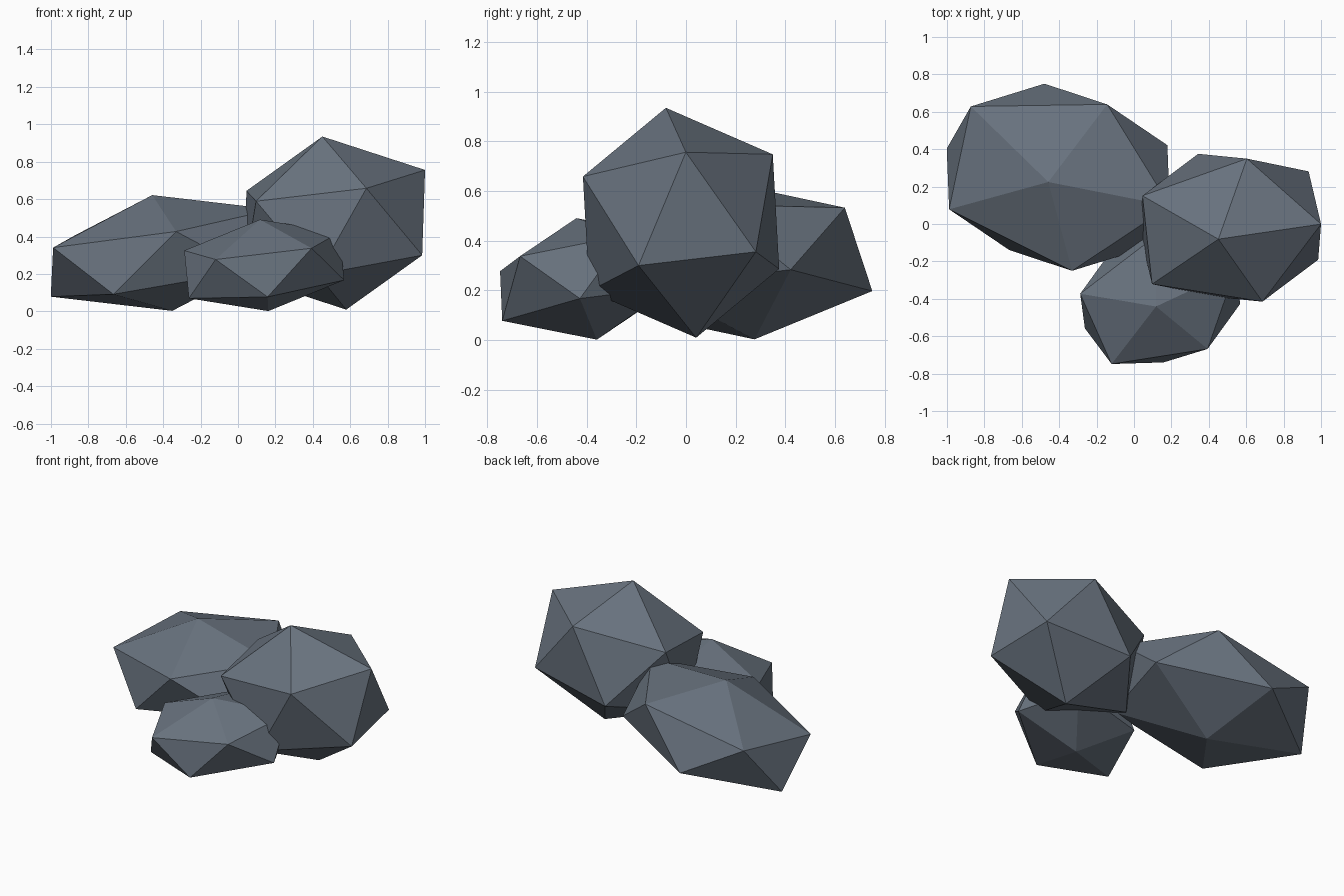
import bpy
from math import radians

cube = bpy.data.objects.get("Cube")
if cube:
    bpy.data.objects.remove(cube, do_unlink=True)

# Slate colour shared by every rock
SLATE = (0.14, 0.17, 0.21, 1.0)
slate = bpy.data.materials.new("slate_grey")
slate.use_nodes = True
slate.diffuse_color = SLATE
bsdf = next(n for n in slate.node_tree.nodes if n.type == "BSDF_PRINCIPLED")
bsdf.inputs["Base Color"].default_value = SLATE
bsdf.inputs["Roughness"].default_value = 0.9


def add_rock(name, location, scale, turn):
    """Flat-faced boulder: a stretched icosahedron, tilted and turned about z."""
    bpy.ops.mesh.primitive_ico_sphere_add(subdivisions=1, radius=1, location=location)
    rock = bpy.context.object
    rock.name = rock.data.name = name
    rock.scale = scale
    rock.rotation_euler = (radians(6.7), radians(-8.5), radians(turn))
    rock.data.materials.append(slate)
    bpy.ops.object.shade_flat()
    return rock


# Cluster of three overlapping rocks
add_rock("wide_rock", (-0.405, 0.25, 0.312), (0.719, 0.538, 0.315), -12.9)
add_rock("tall_rock", (0.515, -0.02, 0.472), (0.583, 0.455, 0.471), 5.2)
add_rock("small_rock", (0.14, -0.40, 0.246), (0.507, 0.394, 0.249), 23.1)
